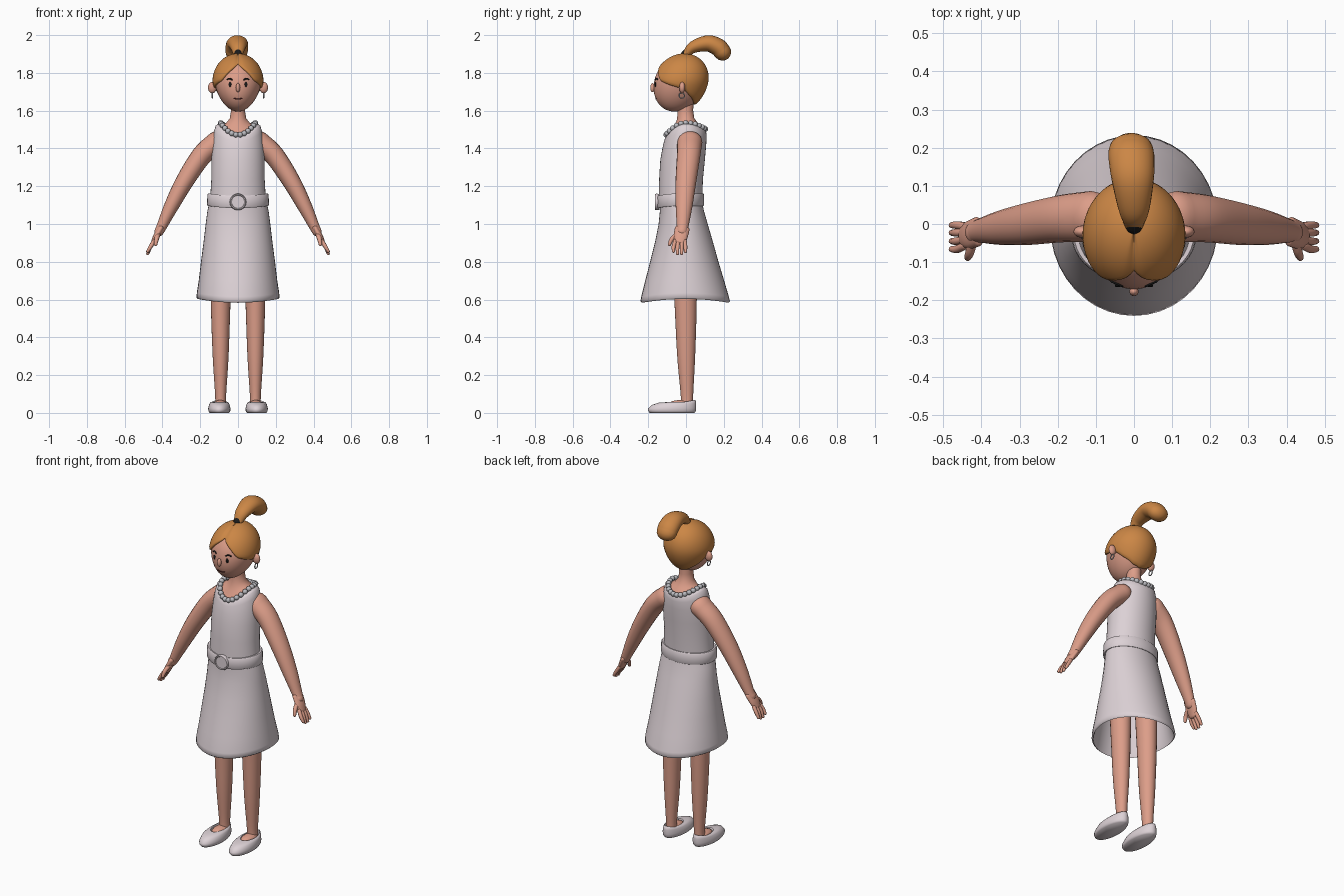
import bpy, bmesh
from math import sin, cos, pi, asin, sqrt, exp, radians
from mathutils import Vector

cube = bpy.data.objects.get("Cube")
if cube:
    bpy.data.objects.remove(cube, do_unlink=True)


def material(name, r, g, b):
    m = bpy.data.materials.new(name)
    m.use_nodes = True
    m.diffuse_color = (r, g, b, 1)
    bsdf = next(n for n in m.node_tree.nodes if n.type == 'BSDF_PRINCIPLED')
    bsdf.inputs["Base Color"].default_value = (r, g, b, 1)
    return m


SKIN = material("skin", 0.72, 0.34, 0.25)
DRESS = material("pale_dress", 0.72, 0.64, 0.67)
HAIR = material("ginger_hair", 0.60, 0.24, 0.06)
PEARL = material("pearl_grey", 0.50, 0.50, 0.53)
BLACK = material("black", 0.01, 0.01, 0.01)
LIPS = material("dark_lips", 0.10, 0.02, 0.02)


def finish(bm, name, mat, angle=60):
    bmesh.ops.recalc_face_normals(bm, faces=bm.faces)
    mesh = bpy.data.meshes.new(name)
    bm.to_mesh(mesh)
    bm.free()
    mesh.materials.append(mat)
    ob = bpy.data.objects.new(name, mesh)
    bpy.context.collection.objects.link(ob)
    bpy.ops.object.select_all(action='DESELECT')
    ob.select_set(True)
    bpy.context.view_layer.objects.active = ob
    bpy.ops.object.shade_smooth_by_angle(angle=radians(angle))
    return ob


def skin_rings(name, rings, mat, angle=60, caps=True, closed=False):
    """Bridge a list of equal point rings."""
    bm = bmesh.new()
    rows = [[bm.verts.new(p) for p in ring] for ring in rings]
    n = len(rows[0])
    pairs = list(zip(rows, rows[1:])) + ([(rows[-1], rows[0])] if closed else [])
    for a, b in pairs:
        for i in range(n):
            j = (i + 1) % n
            bm.faces.new((a[i], a[j], b[j], b[i]))
    if caps and not closed:
        bm.faces.new(rows[0])
        bm.faces.new(rows[-1])
    return finish(bm, name, mat, angle)


def oval(rx, front, back, z, z_front=None, z_back=None, cx=0, n=40):
    """Oval ring whose height may differ at its front and back."""
    pts = []
    for i in range(n):
        a = 2 * pi * i / n
        end = z_front if sin(a) < 0 else z_back
        end = z if end is None else end
        y = (front + back) / 2 + (back - front) / 2 * sin(a)
        pts.append(Vector((cx + rx * cos(a), y, z + (end - z) * sin(a) ** 2)))
    return pts


def tube(name, path, mat, ref=(0, 1, 0), wide=1.0, sides=16, steps=6):
    """Round-ended tube through (x, y, z, radius) points; wide scales along ref."""
    pts = [Vector(p) for p in path]
    pts = [2 * pts[0] - pts[1]] + pts + [2 * pts[-1] - pts[-2]]
    line = []
    for a, b, c, d in zip(pts, pts[1:], pts[2:], pts[3:]):
        for k in range(steps):
            t = k / steps
            line.append((2 * b + (c - a) * t + (2 * a - 5 * b + 4 * c - d) * t * t
                         + (3 * b - a - 3 * c + d) * t ** 3) / 2)
    line.append(pts[-2])
    spine = [(p.xyz, p.w) for p in line]
    tans = [(spine[min(i + 1, len(spine) - 1)][0] - spine[max(i - 1, 0)][0]).normalized()
            for i in range(len(spine))]

    def cap(index, sign):
        c, r = spine[index]
        return [(c + tans[index] * sign * r * sin(a), r * cos(a), tans[index])
                for a in (0.4, 0.8, 1.15, 1.45)]
    stations = cap(0, -1)[::-1] + [(c, r, t) for (c, r), t in zip(spine, tans)] + cap(-1, 1)
    rings = []
    for c, r, t in stations:
        u = Vector(ref).cross(t).normalized()
        v = t.cross(u)
        rings.append([c + r * (u * cos(a) + v * wide * sin(a))
                      for a in (2 * pi * i / sides for i in range(sides))])
    return skin_rings(name, rings, mat)


def ball(name, centre, radii, mat):
    bm = bmesh.new()
    bmesh.ops.create_uvsphere(bm, u_segments=16, v_segments=10, radius=1)
    bmesh.ops.scale(bm, vec=radii, verts=bm.verts)
    bmesh.ops.translate(bm, vec=centre, verts=bm.verts)
    return finish(bm, name, mat)


# Head shape
MID, RX, RY, TOP, LOW, HEAD_Y = 1.755, 0.124, 0.138, 0.137, 0.16, -0.03


def head_axes(s):
    """Width factor and forward shift at s, the sine of the elevation."""
    return (1 + 0.15 * min(s, 0), HEAD_Y + (0.03 if s < 0 else 0.02) * s)


def head_point(az, elev, off=0):
    s = sin(elev)
    k, shift = head_axes(s)
    return Vector(((RX + off) * k * cos(elev) * sin(az),
                   shift - (RY + off) * cos(elev) * cos(az),
                   MID + ((TOP if s > 0 else LOW) + off) * s))


def face_point(x, z, off=0):
    s = (z - MID) / (TOP if z > MID else LOW)
    k, shift = head_axes(s)
    return Vector((x, shift - RY * sqrt(1 - s * s - (x / RX / k) ** 2) - off, z))


N = 64
AZ = [2 * pi * i / N for i in range(N)]
skin_rings("head", [[head_point(a, radians(e)) for a in AZ] for e in range(-88, 89, 8)], SKIN)

# Hair cap with a centre parting and a swept hairline
HAIRLINE = [(0, 1.845), (25, 1.80), (43, 1.757), (70, 1.735), (100, 1.715),
            (120, 1.68), (150, 1.645), (180, 1.635)]


def hairline(az):
    d = min(az, 2 * pi - az) * 180 / pi
    for (a, z0), (b, z1) in zip(HAIRLINE, HAIRLINE[1:]):
        if d <= b + 0.001:
            z = z0 + (z1 - z0) * (d - a) / (b - a)
            return asin((z - MID) / (TOP if z > MID else LOW))


def hair_ring(t, lift):
    ring = []
    for a in AZ:
        d = min(a, 2 * pi - a)
        part = 1 - 0.6 * exp(-(d / 0.15) ** 2)
        elev = pi / 2 - 0.02 - t * (pi / 2 - 0.02 - hairline(a))
        ring.append(head_point(a, elev, lift * part if lift > 0 else lift))
    return ring


skin_rings("hair", [hair_ring(i / 16, 0.011) for i in range(16)]
           + [hair_ring(0.98, 0.009), hair_ring(1, 0.004), hair_ring(1, -0.008)], HAIR)
tube("ponytail", [(0, 0, 1.90, 0.02), (0, 0.04, 1.937, 0.032), (-0.003, 0.115, 1.956, 0.043),
                  (-0.006, 0.168, 1.937, 0.047), (-0.008, 0.193, 1.911, 0.046)],
     HAIR, ref=(1, 0, 0), wide=1.28, sides=24)
tube("hair_tie", [(0, -0.004, 1.897, 0.023), (0, 0.006, 1.907, 0.023)], BLACK, ref=(1, 0, 0))

# Face
ball("nose", face_point(0, 1.722, 0.006), (0.012, 0.012, 0.024), SKIN)
tube("mouth", [(*face_point(x, 1.662 + 7 * x * x), 0.003) for x in (-0.022, -0.011, 0, 0.011, 0.022)],
     LIPS, ref=(0, 0, 1), sides=8)
for s, side in ((1, "left"), (-1, "right")):
    ball(side + "_eye", face_point(s * 0.042, 1.738), (0.008, 0.004, 0.013), BLACK)
    tube(side + "_eyebrow", [(*face_point(s * x, z), 0.004) for x, z in
                             ((0.032, 1.764), (0.045, 1.77), (0.058, 1.765))],
         BLACK, ref=(0, 0, 1), sides=8)
    ball(side + "_ear", (s * 0.136, -0.02, 1.722), (0.023, 0.016, 0.03), SKIN)
    hoop = [[Vector((s * 0.136 + 0.003 * sin(b), -0.022 + (0.014 + 0.003 * cos(b)) * cos(a),
                     1.68 + (0.014 + 0.003 * cos(b)) * sin(a)))
             for b in (pi * k / 4 for k in range(8))] for a in (pi * i / 12 for i in range(24))]
    skin_rings(side + "_earring", hoop, PEARL, closed=True)

# Neck and upper chest
skin_rings("neck", [oval(0.09, -0.102, 0.1, 1.52, 1.455, 1.49), oval(0.062, -0.065, 0.066, 1.536, 1.51, 1.53),
                    oval(0.043, -0.047, 0.044, 1.56, 1.555, 1.56), oval(0.037, -0.045, 0.038, 1.60),
                    oval(0.04, -0.05, 0.04, 1.66)], SKIN)

# Dress
skin_rings("bodice", [oval(0.148, -0.145, 0.085, 1.12), oval(0.141, -0.142, 0.09, 1.24),
                      oval(0.141, -0.136, 0.1, 1.34), oval(0.137, -0.125, 0.107, 1.42, 1.40, 1.42),
                      oval(0.128, -0.116, 0.109, 1.485, 1.44, 1.465),
                      oval(0.119, -0.11, 0.107, 1.52, 1.455, 1.487),
                      oval(0.105, -0.104, 0.102, 1.53, 1.463, 1.497),
                      oval(0.09, -0.098, 0.097, 1.525, 1.46, 1.495)], DRESS)
skin_rings("skirt", [oval(0.15, -0.138, 0.085, 1.12), oval(0.162, -0.138, 0.095, 1.07),
                     oval(0.171, -0.145, 0.115, 1.0), oval(0.183, -0.165, 0.144, 0.9),
                     oval(0.196, -0.19, 0.172, 0.8), oval(0.208, -0.216, 0.202, 0.7),
                     oval(0.218, -0.237, 0.227, 0.635, 0.615, 0.615), oval(0.22, -0.241, 0.233, 0.61, 0.59, 0.59),
                     oval(0.212, -0.233, 0.226, 0.603, 0.583, 0.583), oval(0.203, -0.222, 0.213, 0.63, 0.61, 0.61),
                     oval(0.185, -0.175, 0.157, 0.8), oval(0.163, -0.135, 0.105, 0.97)], DRESS)
skin_rings("belt", [oval(w, f, b, z, z - 0.012, z) for w, f, b, z in
                    ((0.145, -0.135, 0.08, 1.098), (0.16, -0.15, 0.093, 1.096), (0.164, -0.154, 0.096, 1.103),
                     (0.162, -0.154, 0.096, 1.155), (0.157, -0.15, 0.092, 1.162), (0.14, -0.135, 0.08, 1.16))],
           DRESS)
disc = [[Vector((r * cos(a), y, 1.117 + r * sin(a))) for a in (2 * pi * i / 32 for i in range(32))]
        for r, y in ((0.042, -0.14), (0.044, -0.158), (0.041, -0.164), (0.036, -0.164), (0.034, -0.16))]
skin_rings("buckle", disc, DRESS, angle=35)

# Necklace
for i, p in enumerate(oval(0.092, -0.106, 0.104, 1.535, 1.472, 1.503, n=26)):
    ball("necklace_bead_%d" % i, p, (0.0145,) * 3, PEARL)

# Limbs and shoes
for s, side in ((1, "left"), (-1, "right")):
    tube(side + "_arm", [(s * 0.11, 0.02, 1.435, 0.058), (s * 0.19, 0.014, 1.365, 0.054),
                         (s * 0.28, 0, 1.23, 0.048), (s * 0.35, -0.01, 1.10, 0.039),
                         (s * 0.405, -0.018, 0.985, 0.027), (s * 0.418, -0.022, 0.96, 0.025)],
         SKIN, wide=1.15, sides=20)
    tube(side + "_palm", [(s * 0.41, -0.02, 0.975, 0.018), (s * 0.432, -0.028, 0.935, 0.017),
                          (s * 0.446, -0.032, 0.905, 0.014)], SKIN, wide=2.2)
    for k, (y, z) in enumerate(((-0.066, 0.855), (-0.045, 0.843), (-0.023, 0.843), (-0.003, 0.853))):
        tube("%s_finger_%d" % (side, k + 1), [(s * 0.444, -0.031 + (y + 0.034) * 0.8, 0.91, 0.011),
                                              (s * 0.464, y, 0.878, 0.0105), (s * 0.478, y, z, 0.008)],
             SKIN, sides=10, steps=3)
    tube(side + "_thumb", [(s * 0.423, -0.045, 0.945, 0.013), (s * 0.431, -0.075, 0.92, 0.012),
                           (s * 0.436, -0.088, 0.892, 0.009)], SKIN, sides=10, steps=3)
    tube(side + "_leg", [(s * 0.092, 0.004, 0.03, 0.03), (s * 0.092, 0.005, 0.09, 0.029),
                         (s * 0.092, 0.001, 0.3, 0.042), (s * 0.092, -0.002, 0.58, 0.052),
                         (s * 0.09, -0.01, 0.9, 0.06)], SKIN, wide=1.13, sides=24)
    ball(side + "_foot", (s * 0.095, -0.03, 0.042), (0.037, 0.068, 0.026), SKIN)
    skin_rings(side + "_shoe", [oval(*r, cx=s * 0.099) for r in
                                ((0.052, -0.192, 0.045, 0), (0.058, -0.2, 0.052, 0.01),
                                 (0.059, -0.2, 0.054, 0.025, 0.022, 0.025),
                                 (0.053, -0.18, 0.054, 0.048, 0.042, 0.05),
                                 (0.045, -0.145, 0.051, 0.057, 0.054, 0.066),
                                 (0.037, -0.1, 0.045, 0.058, 0.057, 0.069),
                                 (0.034, -0.094, 0.041, 0.045, 0.045, 0.05))], DRESS)
